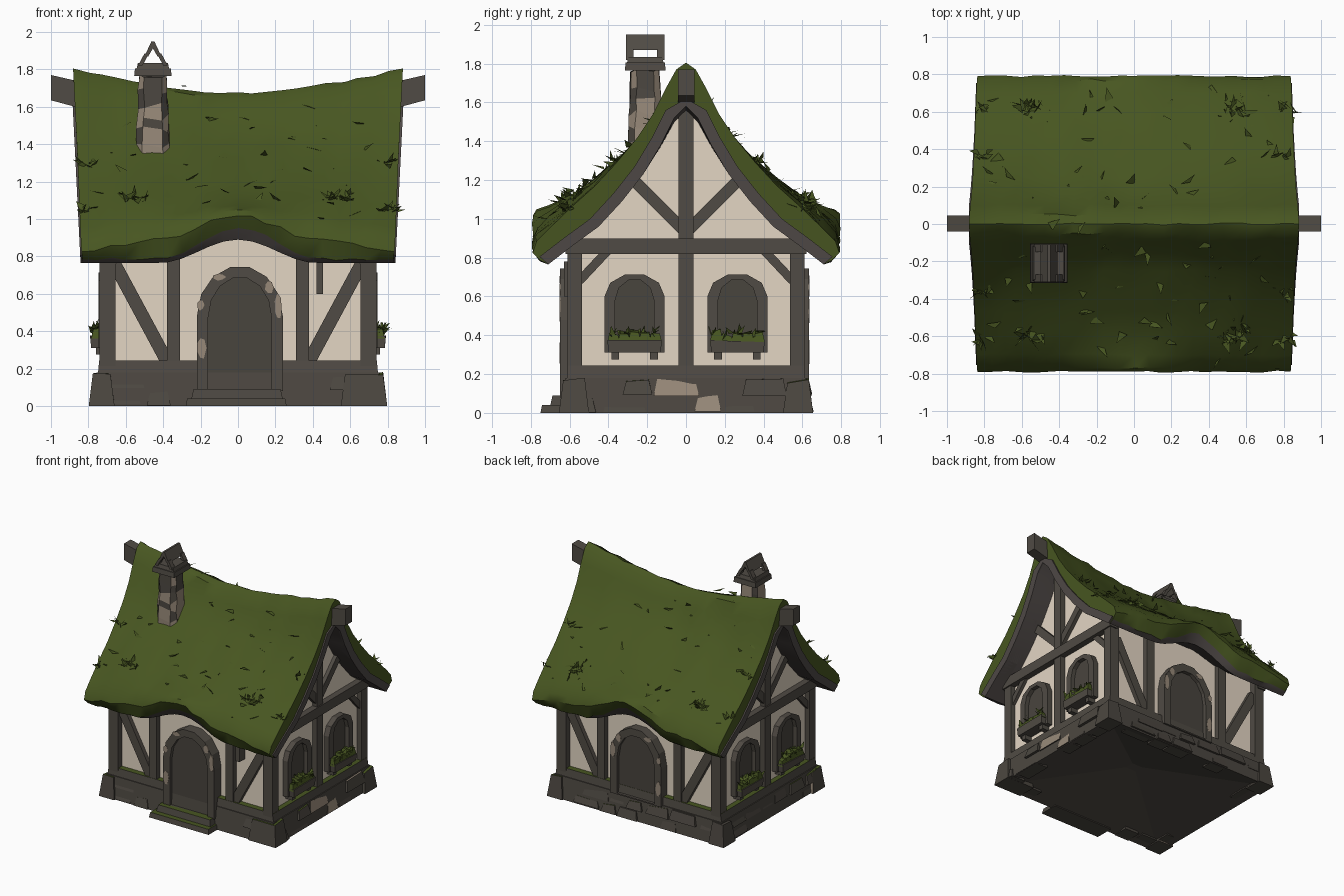
import bpy, bmesh, math, random
from mathutils import Vector

if "Cube" in bpy.data.objects:
    bpy.data.objects.remove(bpy.data.objects["Cube"])

random.seed(4)
R = random.uniform


def mat(name, *rgb):
    m = bpy.data.materials.new(name)
    m.diffuse_color = (*rgb, 1)
    m.use_nodes = True
    m.node_tree.nodes["Principled BSDF"].inputs["Base Color"].default_value = m.diffuse_color
    return m


MOSS = mat("moss green", 0.064, 0.093, 0.015)
PLASTER = mat("cream plaster", 0.77, 0.67, 0.55)
TIMBER = mat("dark timber", 0.080, 0.070, 0.058)
STONE = mat("dark stone", 0.072, 0.063, 0.052)
CHIP = mat("bare clay", 0.31, 0.25, 0.19)
DOOR = mat("door brown", 0.066, 0.058, 0.048)
TRIM = mat("roof trim grey", 0.078, 0.066, 0.062)


def clamp(v):
    return max(0, min(1, v))


def loft(bm, rings, seg_mat=lambda k: 0, cap_mat=0):
    """Closed rings joined into a capped solid."""
    vs = [[bm.verts.new(p) for p in r] for r in rings]
    n = len(vs[0])
    for a, b in zip(vs, vs[1:]):
        for k in range(n):
            j = (k + 1) % n
            bm.faces.new((a[k], a[j], b[j], b[k])).material_index = seg_mat(k)
    for r in (vs[0], vs[-1]):
        bm.faces.new(r).material_index = cap_mat


def box(bm, x, y, z, taper=0.0, jit=0.0):
    rings = []
    for h, t in ((z[0], 0), (z[1], taper)):
        j = jit if t else 0
        rings.append([(x[0] + t, y[0] + t, h + R(-j, j)), (x[1] - t, y[0] + t, h + R(-j, j)),
                      (x[1] - t, y[1] - t, h + R(-j, j)), (x[0] + t, y[1] - t, h + R(-j, j))])
    loft(bm, rings)


def P(axis, s, u, z, d):
    return (s * d, u, z) if axis == 'x' else (u, s * d, z)


def beam(bm, axis, a, b, w, d0, d1):
    """Timber lying on both opposite walls, from a to b in wall coordinates."""
    a, b = Vector(a), Vector(b)
    t = (b - a).normalized() * w / 2
    n = Vector((-t.y, t.x))
    for s in (-1, 1):
        loft(bm, [[P(axis, s, *(p + n), d0), P(axis, s, *(p - n), d0),
                   P(axis, s, *(p - n), d1), P(axis, s, *(p + n), d1)] for p in (a, b)])


def arch(c, hw, z0, zs, zt, n=7):
    arc = [(c - hw * math.cos(math.pi * i / n), zs + (zt - zs) * math.sin(math.pi * i / n)) for i in range(n + 1)]
    return [(c - hw, z0)] + arc + [(c + hw, z0)]


def frame(bm, axis, s, outer, inner, d0, d1, pane):
    """Arched surround with a recessed pane (material 1)."""
    loops = [[bm.verts.new(P(axis, s, u, z, d)) for u, z in lp]
             for lp, d in ((outer, d0), (outer, d1), (inner, d1), (inner, pane))]
    n = len(outer)
    for a, b in zip(loops, loops[1:]):
        for k in range(n):
            j = (k + 1) % n
            bm.faces.new((a[k], a[j], b[j], b[k]))
    bm.faces.new(loops[3]).material_index = 1


def blades(bm, c, r, n, size, lift=1.0):
    """Tuft of pointed leaves."""
    for _ in range(n):
        p = Vector(c) + Vector((R(-r, r), R(-r, r), R(-.01, .02)))
        side = Vector((R(-1, 1), R(-1, 1), R(-.3, .3))).normalized() * size * .35
        tip = Vector((R(-1, 1), R(-1, 1), R(.1, 1) * lift)).normalized() * size
        bm.faces.new([bm.verts.new(q) for q in (p - side, p + side, p + tip)])


def finish(name, bm, mats, rule=None, smooth=False):
    bmesh.ops.recalc_face_normals(bm, faces=bm.faces)
    bm.normal_update()
    if rule:
        for f in bm.faces:
            f.material_index = rule(f)
    me = bpy.data.meshes.new(name)
    bm.to_mesh(me)
    bm.free()
    for m in mats:
        me.materials.append(m)
    o = bpy.data.objects.new(name, me)
    bpy.context.collection.objects.link(o)
    if smooth:
        bpy.context.view_layer.objects.active = o
        o.select_set(True)
        bpy.ops.object.shade_smooth_by_angle(angle=math.radians(35))
        o.select_set(False)


def both(half):
    return [(-y, z) for y, z in reversed(half)] + half[1:]


# Mossy roof: swept gable section, sagging ridge, humped eaves, thin corners
OUT = [(0, 1.805), (.05, 1.77), (.1, 1.68), (.17, 1.54), (.25, 1.42), (.36, 1.30), (.47, 1.205),
       (.58, 1.13), (.7, 1.04), (.77, .97), (.79, .91), (.75, .785)]
INN = [(0, 1.58), (.06, 1.52), (.13, 1.38), (.22, 1.23), (.33, 1.09), (.45, .96), (.58, .865), (.71, .765)]


def warp(s, y, z, lift=.17, droop=0.0):
    x = s * (.83 + .05 * (z - .77))
    bump = math.cos(math.pi / 2 * min(1, abs(x) / .42)) ** 2
    sag = .13 * (1 - abs(s) ** 1.5) * clamp((z - 1.3) / .4)
    hump = lift * bump * clamp((1.1 - z) / .3) * clamp((abs(y) - .3) / .3)
    drop = droop * s * s * clamp((abs(y) - .3) / .4) * clamp((z - .785) / .1)
    return Vector((x, y, z - sag + hump - drop))


bm = bmesh.new()
outer, inner = both(OUT), both(INN)[::-1]
rings = []
for i in range(23):
    s = -1 + i / 11
    e = 0 if i in (0, 22) else .011
    rings.append([warp(s, y, z, .17, .085) + Vector((R(-e, e), R(-e, e) * .6, R(-e, e))) for y, z in outer]
                 + [warp(s, y, z, .125) for y, z in inner])
loft(bm, rings, lambda k: 0 if k < len(outer) - 1 else 1)
finish("roof", bm, [MOSS, TRIM], smooth=True)

# Barge boards under the gable ends
bm = bmesh.new()
board = both(INN) + [(y + (.045 if y > 0 else -.045 if y < 0 else 0), z + .04) for y, z in inner]
for s in (-1, 1):
    loft(bm, [[(s * .75, y, z) for y, z in board],
              [(s * (.842 + .05 * (z - .77)), y, z) for y, z in board]])
finish("barge_boards", bm, [TRIM])

# Moss tufts and loose shards on the thatch
bm = bmesh.new()


def roof_z(x, y):
    for (y0, z0), (y1, z1) in zip(OUT, OUT[1:]):
        if y0 <= abs(y) <= y1:
            return warp(x / .86, y, z0 + (z1 - z0) * (abs(y) - y0) / (y1 - y0), .17, .085).z
    return 1.0


for x in (-.55, .54):
    for y in (-.57, .6):
        blades(bm, (x, y, roof_z(x, y) - .015), .06, 26, .07, .7)
for x in (-.81, .81):
    for y in (-.6, -.35, .35, .6):
        blades(bm, (x, y, roof_z(x, y) - .015), .035, 9, .06, .6)
for _ in range(100):
    x, y = R(-.78, .78), R(-.74, .74)
    blades(bm, (x, y, roof_z(x, y) - .005), .01, 1, .07, .3)
finish("roof_tufts", bm, [MOSS])

# Plaster walls with gables
bm = bmesh.new()
wall = [(-.56, .2)] + both([(y, z + .03) for y, z in INN[:6]] + [(.56, .95)]) + [(.56, .2)]
loft(bm, [[(x, y, z) for y, z in wall] for x in (-.70, .70)])
finish("walls", bm, [PLASTER])

# Timber frame
bm = bmesh.new()
for sx in (-1, 1):
    for sy in (-1, 1):
        x, y = sorted((sx * .655, sx * .74)), sorted((sy * .535, sy * .61))
        box(bm, x, y, (.2, .9))
    beam(bm, 'y', (sx * .345, .22), (sx * .345, .9), .07, .54, .605)
    beam(bm, 'y', (sx * .66, .76), (sx * .38, .24), .07, .54, .595)
    beam(bm, 'x', (0, .93), (sx * .27, 1.2), .06, .68, .73)
    beam(bm, 'x', (sx * .55, .68), (sx * .40, .84), .045, .68, .725)
beam(bm, 'x', (0, .22), (0, 1.6), .075, .68, .74)
beam(bm, 'x', (-.62, .86), (.62, .86), .08, .68, .75)
box(bm, (.42, .455), (-.63, -.56), (.6, .78))
finish("timber_frame", bm, [TIMBER])

# Sill beam with a mossy ledge
bm = bmesh.new()
box(bm, (-.75, .75), (-.615, .615), (.16, .245), .008)
finish("sill", bm, [TIMBER, MOSS], lambda f: int(f.normal.z > .7))

# Ridge beam ends
bm = bmesh.new()
for s in (-1, 1):
    loft(bm, [[(s * x, y, z) for y, z in ((-.04, a), (.045, a), (.045, b), (-.04, b))]
              for x, a, b in ((.72, 1.57, 1.68), (.87, 1.6, 1.74), (1.0, 1.635, 1.77))])
finish("ridge_beam_ends", bm, [TIMBER])

# Front door and back arch
bm = bmesh.new()
for s, z0, d in ((-1, .08, .65), (1, .17, .635)):
    frame(bm, 'y', s, arch(.01, .23, z0, .48, .75), arch(.01, .17, z0 + .01, .47, .69),
          .54, d, d - .03)
finish("doorways", bm, [TIMBER, DOOR])

# Patches of bare clay around the doorways
bm = bmesh.new()
for s, d in ((-1, .652), (1, .637)):
    for u, z, w, h in ((-.195, .31, .05, .13), (.215, .53, .045, .14), (.165, .635, .05, .07),
                       (-.10, .69, .07, .04), (-.2, .54, .04, .06)):
        ring = [(u + w * .5 * math.cos(a) * R(.8, 1.1), z + h * .5 * math.sin(a) * R(.8, 1.1))
                for a in (i * math.pi / 3.5 for i in range(7))]
        loft(bm, [[P('y', s, p, q, e) for p, q in ring] for e in (d - .006, d)])
finish("doorway_clay_patches", bm, [CHIP])

# Side windows with flower boxes
bm = bmesh.new()
for s in (-1, 1):
    for c in (-.265, .265):
        frame(bm, 'x', s, arch(c, .155, .31, .6, .72, 5), arch(c, .10, .36, .58, .69, 5),
              .68, .745, .712)
finish("windows", bm, [TIMBER, DOOR])
bm = bmesh.new()
plants = bmesh.new()
for s in (-1, 1):
    for c in (-.265, .265):
        xs = sorted((s * .70, s * .785))
        box(bm, xs, (c - .135, c + .135), (.31, .37), -.005, .01)
        for k in (-.1, .1):
            box(bm, sorted((s * .70, s * .76)), (c + k - .02, c + k + .02), (.275, .32))
        for k in range(5):
            u = c - .108 + k * .054
            box(plants, xs, (u - .034, u + .034), (.36, R(.395, .425)), .012, .012)
            blades(plants, (s * .755, u, .40), .025, 4, .05)
finish("flower_boxes", bm, [TIMBER])
finish("flower_box_plants", plants, [MOSS])

# Stone footing, hollowed underneath
bm = bmesh.new()
box(bm, (-.775, .775), (-.64, .64), (0, .18), .02)
bm.normal_update()
low = min(bm.faces, key=lambda f: f.calc_center_median().z)
poked = bmesh.ops.poke(bm, faces=[low])
poked['verts'][0].co.z = .17
finish("footing", bm, [STONE])

# Irregular stones with moss on their tops
bm = bmesh.new()
for axis, L, d in (('y', .74, .625), ('x', .6, .76)):
    for s in (-1, 1):
        for low_z in (0, .085):
            u = -L
            while u < L - .1:
                v = min(u + R(.12, .24), L)
                if random.random() < .7 and not (axis == 'y' and s < 0 and u < .28 and v > -.28):
                    deep = sorted((s * (d - .1), s * (d + R(.012, .036) - low_z * .1)))
                    span = (low_z + R(0, .015), low_z + R(.065, .085))
                    sides = ((u, v), deep) if axis == 'y' else (deep, (u, v))
                    box(bm, *sides, span, .018, .014)
                u = v + R(.005, .04)
for sx in (-1, 1):
    for sy in (-1, 1):
        box(bm, sorted((sx * (.55 if sx > 0 > sy else .66), sx * .798)), sorted((sy * .5, sy * .655)),
            (0, R(.15, .18)), .022, .015)
finish("footing_stones", bm, [STONE, MOSS, CHIP],
       lambda f: 1 if f.normal.z > .7 and random.random() < .75
       else 2 if f.normal.z > .1 and random.random() < .04 else 0)

# Door steps
bm = bmesh.new()
box(bm, (-.28, .26), (-.75, -.6), (0, .04), .008)
box(bm, (-.25, .24), (-.70, -.6), (.035, .09), .012)
finish("steps", bm, [STONE, MOSS], lambda f: int(f.normal.z > .7))

# Chimney stack with clay patches
CX, CY = -.455, -.21
bm = bmesh.new()
rings = []
for z, h in ((1.25, .092), (1.40, .09), (1.47, .086), (1.54, .082), (1.61, .079), (1.68, .077), (1.78, .074)):
    c = h * .6
    rings.append([(CX + x + R(-.005, .005), CY + y + R(-.005, .005), z + R(-.025, .025)) for x, y in
                  ((-h, -c), (-c, -h), (c, -h), (h, -c), (h, c), (c, h), (-c, h), (-h, c))])
loft(bm, rings)
finish("chimney_stack", bm, [CHIP, STONE], lambda f: int(random.random() < .45))

# Chimney cap and little tent hood
bm = bmesh.new()
box(bm, (CX - .1, CX + .1), (CY - .105, CY + .105), (1.765, 1.805), .004)
box(bm, (CX - .088, CX + .088), (CY - .095, CY + .095), (1.8, 1.835), .008)
hood = [(.045, 1.87), (.008, 1.95), (-.008, 1.95), (-.045, 1.87), (-.025, 1.87), (0, 1.912), (.025, 1.87)]
loft(bm, [[(CX + x, CY + y, z) for x, z in hood] for y in (-.1, .1)])
for sx in (-1, 1):
    for y in (-.08, .08):
        loft(bm, [[(CX + sx * (x + a), CY + y + b, z) for a, b in
                   ((-.012, -.02), (.012, -.02), (.012, .02), (-.012, .02))]
                  for x, z in ((.068, 1.82), (.033, 1.885))])
finish("chimney_cap", bm, [TIMBER])
